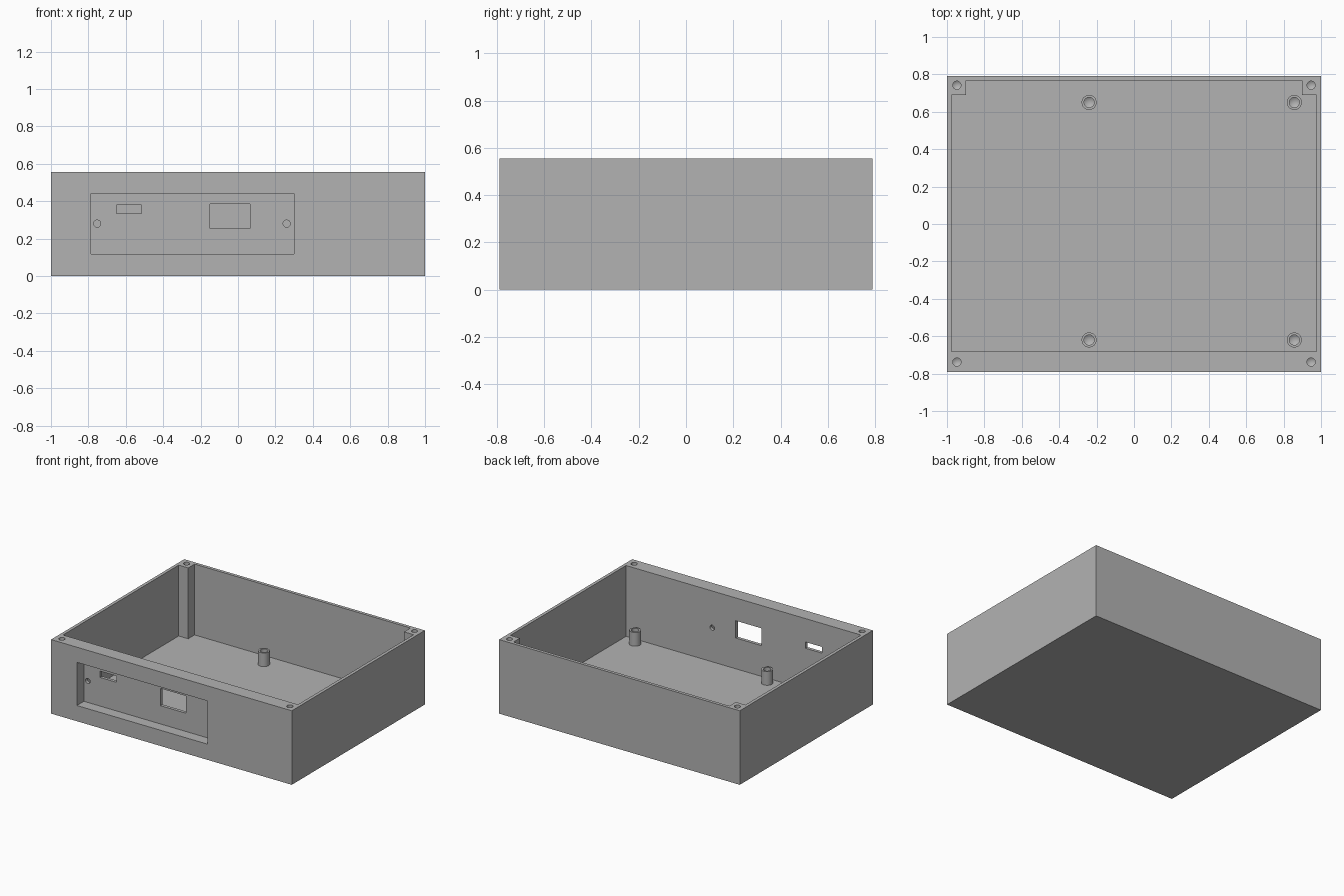
import bpy, bmesh
from math import cos, sin, pi

cube = bpy.data.objects.get("Cube")
if cube:
    bpy.data.objects.remove(cube, do_unlink=True)

GREY = (0.45, 0.45, 0.45, 1)
plastic = bpy.data.materials.new("grey plastic")
plastic.use_nodes = True
plastic.diffuse_color = GREY
plastic.node_tree.nodes["Principled BSDF"].inputs["Base Color"].default_value = GREY

HX, HY, HEIGHT = 1.0, 0.79, 0.556    # outer half sizes and height
WALL = 0.024                         # thin walls and floor
INNER_FRONT = -0.683                 # inner face of the thick front wall
PLATE = INNER_FRONT - WALL           # recessed face of the front wall


def make(name, bm):
    bmesh.ops.recalc_face_normals(bm, faces=bm.faces)
    mesh = bpy.data.meshes.new(name)
    bm.to_mesh(mesh)
    bm.free()
    mesh.materials.append(plastic)
    obj = bpy.data.objects.new(name, mesh)
    bpy.context.collection.objects.link(obj)
    return obj


def prism(name, outline, z0, z1):
    bm = bmesh.new()
    face = bm.faces.new([bm.verts.new((x, y, z0)) for x, y in outline])
    top = bmesh.ops.extrude_face_region(bm, geom=[face])["geom"]
    verts = [v for v in top if isinstance(v, bmesh.types.BMVert)]
    bmesh.ops.translate(bm, verts=verts, vec=(0, 0, z1 - z0))
    return make(name, bm)


def box(name, x0, x1, y0, y1, z0, z1):
    return prism(name, [(x0, y0), (x1, y0), (x1, y1), (x0, y1)], z0, z1)


def lathe(name, profile, location, sides=32):
    """Turn a (radius, z) profile, starting and ending on the axis."""
    bm = bmesh.new()
    rings = []
    for r, z in profile:
        count = sides if r else 1
        rings.append([bm.verts.new((r * cos(2 * pi * i / sides), r * sin(2 * pi * i / sides), z))
                      for i in range(count)])
    for a, b in zip(rings, rings[1:]):
        for i in range(sides):
            corners = [a[i % len(a)], a[(i + 1) % len(a)], b[(i + 1) % len(b)], b[i % len(b)]]
            bm.faces.new(list(dict.fromkeys(corners)))
    obj = make(name, bm)
    obj.location = location
    return obj


def cut(target, cutter):
    cutter.hide_render = True
    mod = target.modifiers.new("cut", "BOOLEAN")
    mod.operation, mod.solver, mod.object = "DIFFERENCE", "EXACT", cutter
    bpy.context.view_layer.objects.active = target
    bpy.ops.object.modifier_apply(modifier=mod.name)
    bpy.data.objects.remove(cutter, do_unlink=True)


def smooth(obj):
    bpy.ops.object.select_all(action="DESELECT")
    obj.select_set(True)
    bpy.context.view_layer.objects.active = obj
    bpy.ops.object.shade_smooth_by_angle(angle=pi / 6)


# Enclosure block, hollowed with square posts left in the back corners
case = box("enclosure", -HX, HX, -HY, HY, 0, HEIGHT)
ix, iy, px, py = HX - WALL, HY - WALL, 0.897, 0.69
half = [(ix, INNER_FRONT), (ix, py), (px, py), (px, iy)]
cavity = half + [(-x, y) for x, y in reversed(half)]
cut(case, prism("cavity_cutter", cavity, WALL, 1))

# Front panel recess and its two port openings
cut(case, box("recess_cutter", -0.785, 0.30, -1, PLATE, 0.118, 0.442))
cut(case, box("small_port_cutter", -0.65, -0.515, -0.75, -0.6, 0.333, 0.38))
cut(case, box("large_port_cutter", -0.15, 0.065, -0.75, -0.6, 0.255, 0.385))

# Panel screw holes
for x in (-0.753, 0.26):
    drill = lathe("panel_hole_cutter", [(0, -0.05), (0.019, -0.05), (0.019, 0.05), (0, 0.05)],
                  (x, INNER_FRONT, 0.28))
    drill.rotation_euler.x = pi / 2
    bpy.context.view_layer.update()
    cut(case, drill)

# Lid screw holes in the four corners, with pointed bottoms
for x in (-0.947, 0.947):
    for y in (-0.738, 0.742):
        cut(case, lathe("lid_hole_cutter", [(0, -0.2), (0.022, -0.185), (0.022, 0.05), (0, 0.05)],
                        (x, y, HEIGHT)))
smooth(case)

# Hollow circuit board standoffs
for x, side in ((-0.24, "right"), (0.857, "left")):
    for y, end in ((-0.62, "front"), (0.65, "back")):
        profile = [(0, 0.015), (0.04, 0.015), (0.04, 0.127), (0.027, 0.127), (0.027, 0.05), (0, 0.032)]
        smooth(lathe(f"{end}_{side}_standoff", profile, (x, y, 0)))
